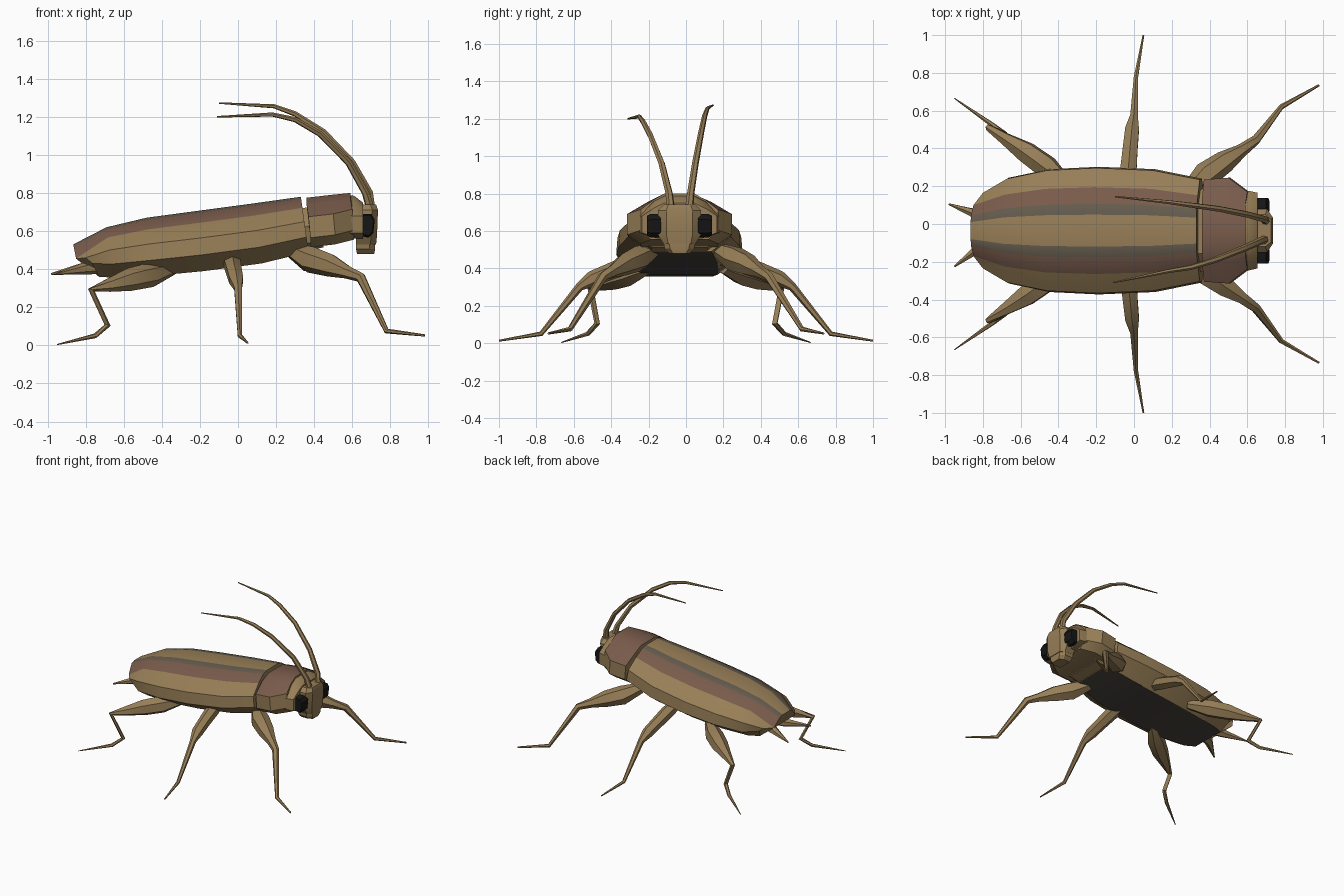
import bpy, bmesh, math
from mathutils import Vector

CY = -0.035  # body centre line


def material(name, rgb):
    m = bpy.data.materials.new(name)
    m.diffuse_color = (*rgb, 1)
    return m


TAN = material("tan", (0.31, 0.21, 0.095))
RED = material("red_brown", (0.19, 0.105, 0.07))
GREY = material("grey_brown", (0.13, 0.105, 0.075))
DARK = material("belly_dark", (0.07, 0.06, 0.05))
BLACK = material("black", (0.008, 0.008, 0.008))
MATS = [TAN, RED, GREY, DARK, BLACK]


def loft(name, rings, colours=None, default=TAN, angle=30):
    """Skin a list of closed rings; colours gives one material per ring segment."""
    bm = bmesh.new()
    vs = [[bm.verts.new(p) for p in r] for r in rings]
    n = len(rings[0])
    for a, b in zip(vs, vs[1:]):
        for i in range(n):
            j = (i + 1) % n
            f = bm.faces.new((a[i], a[j], b[j], b[i]))
            f.material_index = MATS.index(colours[i] if colours else default)
    for cap in (vs[0][::-1], vs[-1]):
        bm.faces.new(cap).material_index = MATS.index(default)
    bmesh.ops.recalc_face_normals(bm, faces=bm.faces)
    me = bpy.data.meshes.new(name)
    bm.to_mesh(me)
    bm.free()
    for m in MATS:
        me.materials.append(m)
    ob = bpy.data.objects.new(name, me)
    bpy.context.collection.objects.link(ob)
    bpy.ops.object.select_all(action='DESELECT')
    ob.select_set(True)
    bpy.context.view_layer.objects.active = ob
    bpy.ops.object.shade_smooth_by_angle(angle=math.radians(angle))
    return ob


def sym(half):
    """Half ring (x, half width, z), top to bottom, completed by its mirror image."""
    return ([(x, CY + y, z) for x, y, z in half]
            + [(x, CY - y, z) for x, y, z in reversed(half)])


def sym_colours(half, bottom, top):
    return half + [bottom] + half[::-1] + [top]


def tube(name, path, radii, sides=6):
    pts = [Vector(p) for p in path]
    rings = []
    for i, p in enumerate(pts):
        t = Vector()
        if i > 0:
            t += (p - pts[i - 1]).normalized()
        if i < len(pts) - 1:
            t += (pts[i + 1] - p).normalized()
        t.normalize()
        u = t.cross(Vector((0.25, 0.95, 0.1)) if abs(t.y) < 0.7 else Vector((1, 0, 0))).normalized()
        v = t.cross(u)
        rings.append([p + radii[i] * (u * math.cos(a) + v * math.sin(a))
                      for a in (math.tau * k / sides for k in range(sides))])
    return loft(name, rings, angle=50)


# Striped wing covers and belly: stations of (x, top z, bottom z, half width)
PROFILE = [(0.25, 1.0), (0.42, 0.965), (0.68, 0.80), (0.98, 0.55), (1.0, 0.27), (0.62, 0.0)]
stations = [(0.33, 0.78, 0.49, 0.275), (0.08, 0.745, 0.43, 0.325), (-0.22, 0.705, 0.39, 0.338),
            (-0.48, 0.67, 0.365, 0.325), (-0.69, 0.62, 0.355, 0.28)]
rings = [sym([(x + 0.14 * (1 - f) * (t - b), w * k, b + f * (t - b)) for k, f in PROFILE])
         for x, t, b, w in stations]
rings.append(sym([(-0.865, 0.045, 0.53), (-0.863, 0.08, 0.52), (-0.85, 0.135, 0.455),
                  (-0.80, 0.20, 0.46), (-0.765, 0.20, 0.43), (-0.73, 0.14, 0.36)]))
loft("body_with_wing_covers", rings, sym_colours([GREY, RED, TAN, TAN, TAN], DARK, TAN))

# Shield behind the head
shield = [sym([(x, a, t), (x, b, t - 0.035), (x + 0.01, w, s), (x + 0.02, w, s - 0.11),
               (x + 0.02, 0.75 * w, s - 0.16)])
          for x, t, a, b, w, s in [(0.36, 0.775, 0.09, 0.17, 0.27, 0.675),
                                   (0.49, 0.79, 0.09, 0.17, 0.28, 0.69),
                                   (0.59, 0.80, 0.08, 0.14, 0.205, 0.715)]]
loft("shield", shield, sym_colours([RED, RED, TAN, TAN], TAN, RED))

# Collar between shield and head
loft("collar", [sym([(x, 0.08, t), (x, 0.14, t - 0.03), (x, w, 0.68), (x, w, 0.59), (x, 0.12, 0.56)])
                for x, t, w in [(0.57, 0.79, 0.215), (0.61, 0.785, 0.21), (0.655, 0.75, 0.20)]])

# Waist joining shield and body
loft("waist", [sym([(x, 0.12, t), (x, 0.22, t - 0.1), (x, 0.2, t - 0.19), (x, 0.15, t - 0.23)])
               for x, t in [(0.30, 0.71), (0.45, 0.745)]])

# Head: stacked rings from crown to chin
def head_ring(z, back, front, wb, wf):
    return [(back, CY + wb, z), (front - 0.03, CY + wb, z), (front, CY + wf, z),
            (front, CY - wf, z), (front - 0.03, CY - wb, z), (back, CY - wb, z)]


loft("head", [head_ring(*r) for r in [(0.74, 0.65, 0.725, 0.085, 0.06), (0.71, 0.63, 0.735, 0.115, 0.07),
                                      (0.58, 0.62, 0.73, 0.115, 0.07), (0.53, 0.62, 0.725, 0.085, 0.06)]])
loft("mouth", [head_ring(*r) for r in [(0.535, 0.62, 0.72, 0.085, 0.055), (0.505, 0.62, 0.72, 0.08, 0.05),
                                       (0.48, 0.625, 0.715, 0.055, 0.035)]])

# Eyes
for side, label in ((1, "left"), (-1, "right")):
    outline = [(0.655, 0.69), (0.70, 0.69), (0.718, 0.66), (0.71, 0.59), (0.685, 0.565),
               (0.645, 0.575), (0.632, 0.63)]
    loft(f"{label}_eye", [[(0.675 + (x - 0.675) * s, CY + side * y, 0.63 + (z - 0.63) * s)
                           for x, z in outline] for y, s in [(0.10, 1), (0.155, 1), (0.173, 0.85)]],
         default=BLACK)

# Antennae
taper = [0.024, 0.02, 0.018, 0.016, 0.014, 0.011, 0.004]
tube("left_antenna", [(0.70, 0.015, 0.70), (0.69, 0.025, 0.80), (0.60, 0.05, 0.96), (0.45, 0.08, 1.12),
                      (0.30, 0.10, 1.215), (0.19, 0.115, 1.255), (-0.10, 0.145, 1.272)], taper)
tube("right_antenna", [(0.70, -0.08, 0.70), (0.67, -0.09, 0.80), (0.58, -0.13, 0.96), (0.43, -0.19, 1.11),
                       (0.30, -0.23, 1.185), (0.18, -0.25, 1.212), (-0.11, -0.31, 1.20)], taper)

# Legs, mirrored across y = 0
legs = {
    "front": ([(0.28, 0.17, 0.50), (0.38, 0.26, 0.45), (0.48, 0.33, 0.42), (0.57, 0.39, 0.385),
               (0.645, 0.445, 0.355), (0.78, 0.62, 0.075), (0.98, 0.735, 0.052)],
              [0.04, 0.07, 0.06, 0.035, 0.026, 0.014, 0.006]),
    "middle": ([(-0.04, 0.18, 0.46), (-0.03, 0.28, 0.43), (-0.02, 0.40, 0.385), (-0.01, 0.50, 0.345),
                (0.0, 0.57, 0.30), (0.01, 0.775, 0.05), (0.05, 1.0, 0.013)],
               [0.04, 0.05, 0.045, 0.042, 0.023, 0.013, 0.005]),
    "hind": ([(-0.34, 0.2, 0.40), (-0.46, 0.30, 0.37), (-0.57, 0.38, 0.345), (-0.68, 0.45, 0.315),
              (-0.77, 0.51, 0.29), (-0.685, 0.475, 0.105), (-0.75, 0.525, 0.05), (-0.95, 0.665, 0.004)],
             [0.03, 0.065, 0.06, 0.035, 0.018, 0.016, 0.013, 0.003]),
}
for name, (path, radii) in legs.items():
    for side, label in ((1, "left"), (-1, "right")):
        tube(f"{label}_{name}_leg", [(x, side * y, z) for x, y, z in path], radii)

# Tail feelers
for side, label in ((1, "left"), (-1, "right")):
    tube(f"{label}_tail_feeler", [(-0.70, CY + side * 0.05, 0.415), (-0.80, CY + side * 0.075, 0.405),
                                  (-0.98 if side > 0 else -0.95, CY + side * 0.14 - (0.05 if side < 0 else 0), 0.375)],
         [0.04, 0.033, 0.005])
